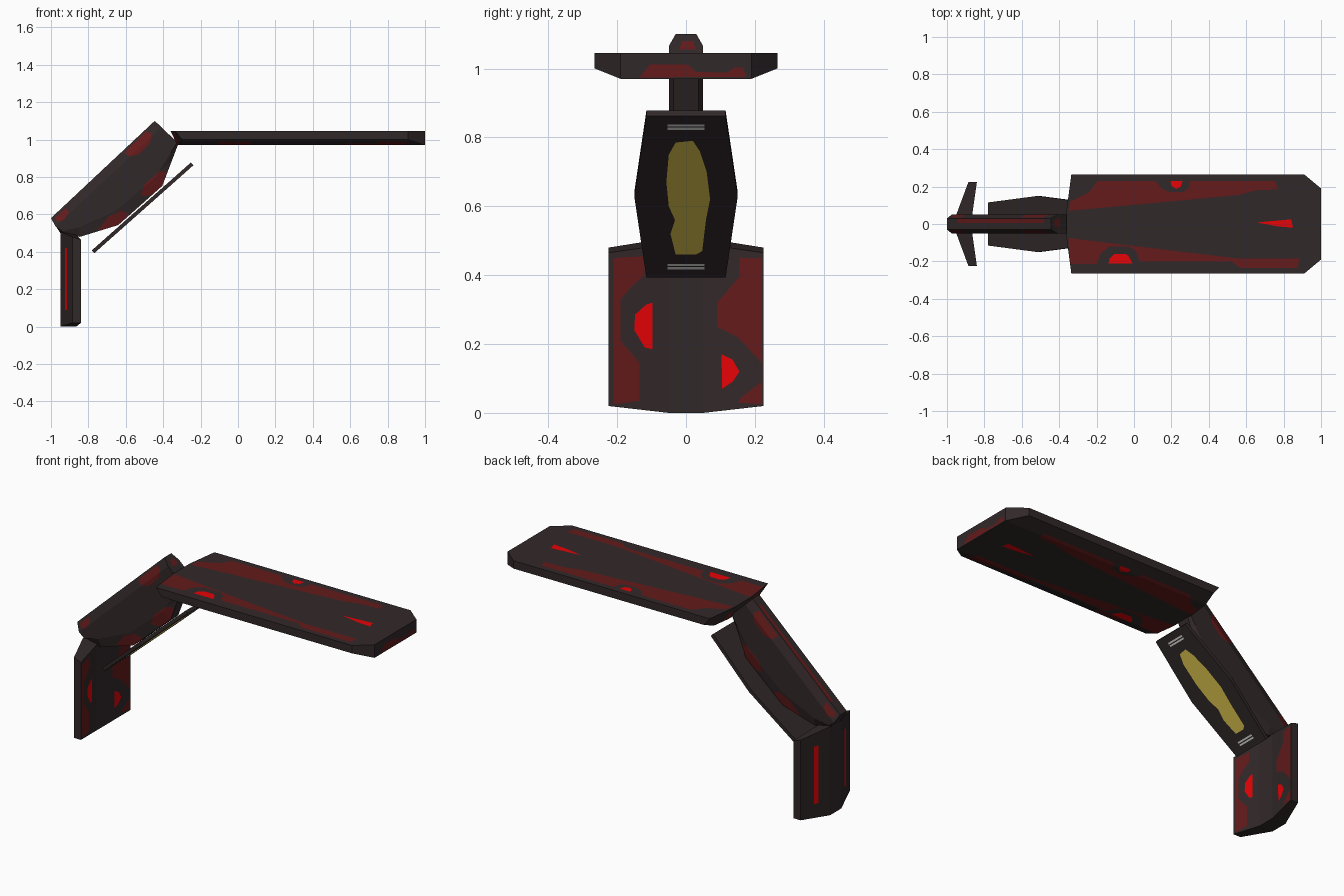
import bpy, bmesh
from mathutils import Vector

if "Cube" in bpy.data.objects:
    bpy.data.objects.remove(bpy.data.objects["Cube"])


def material(name, rgb):
    m = bpy.data.materials.new(name)
    m.diffuse_color = (*rgb, 1)
    m.use_nodes = True
    m.node_tree.nodes["Principled BSDF"].inputs["Base Color"].default_value = m.diffuse_color
    return m


MATS = [material("charcoal", (0.031, 0.021, 0.022)),
        material("dark_red", (0.128, 0.0105, 0.011)),
        material("bright_red", (0.80, 0.001, 0.002)),
        material("mustard", (0.72, 0.56, 0.075)),
        material("pale_grey", (0.68, 0.68, 0.65))]
DARK, BRIGHT, YELLOW, GREY = 1, 2, 3, 4


def loft(rings):
    """Closed solid through rings of equal vertex count."""
    bm = bmesh.new()
    vs = [[bm.verts.new(p) for p in r] for r in rings]
    n = len(rings[0])
    for a, b in zip(vs, vs[1:]):
        for i in range(n):
            j = (i + 1) % n
            bm.faces.new((a[i], a[j], b[j], b[i]))
    bm.faces.new(vs[0])
    bm.faces.new(vs[-1])
    bmesh.ops.recalc_face_normals(bm, faces=bm.faces)
    return bm


def inside(p, poly):
    hit = False
    for (ax, ay), (bx, by) in zip(poly, poly[1:] + poly[:1]):
        if (ay > p[1]) != (by > p[1]) and p[0] < ax + (p[1] - ay) * (bx - ax) / (by - ay):
            hit = not hit
    return hit


def paint(bm, poly, axis, sign, mat, limit=0.3):
    """Cut a projected outline into the faces turned to one axis and colour it."""
    u, v = [i for i in range(3) if i != axis]

    def facing():
        bm.normal_update()
        return [f for f in bm.faces if f.normal[axis] * sign > limit]

    for a, b in zip(poly, poly[1:] + poly[:1]):
        lo = (min(a[0], b[0]), min(a[1], b[1]))
        hi = (max(a[0], b[0]), max(a[1], b[1]))
        faces = []
        for f in facing():
            us = [w.co[u] for w in f.verts]
            vv = [w.co[v] for w in f.verts]
            if min(us) <= hi[0] and max(us) >= lo[0] and min(vv) <= hi[1] and max(vv) >= lo[1]:
                faces.append(f)
        if not faces:
            continue
        edges = list({e for f in faces for e in f.edges})
        verts = list({w for f in faces for w in f.verts})
        co, no = Vector((0, 0, 0)), Vector((0, 0, 0))
        co[u], co[v] = a
        no[u], no[v] = b[1] - a[1], a[0] - b[0]
        bmesh.ops.bisect_plane(bm, geom=verts + edges + faces, dist=1e-5,
                               plane_co=co, plane_no=no.normalized())
    for f in facing():
        c = f.calc_center_median()
        if inside((c[u], c[v]), poly):
            f.material_index = mat


def finish(bm, name):
    me = bpy.data.meshes.new(name)
    bm.to_mesh(me)
    bm.free()
    for m in MATS:
        me.materials.append(m)
    bpy.context.collection.objects.link(bpy.data.objects.new(name, me))


def rect(x0, x1, y0, y1):
    return [(x0, y0), (x1, y0), (x1, y1), (x0, y1)]


# Long horizontal panel, lofted across its width
rings = []
for y in (-0.265, -0.19, -0.08, 0.08, 0.19, 0.265):
    edge = abs(y) > 0.2
    left = {0.265: -0.335, 0.19: -0.345, 0.08: -0.36}[abs(y)]
    right, low = (0.91, 1.0) if edge else (1.0, 0.97)
    rings.append([(left, y, 1.045), (right, y, 1.045), (right, y, low), (left + 0.035, y, low)])
bm = loft(rings)
panel_marks = [
    ([(-.35, .07), (-.34, .12), (-.24, .17), (-.195, .23), (.115, .23), (.15, .19), (.19, .17),
      (.26, .17), (.29, .19), (.30, .23), (.757, .23), (.77, .185), (.65, .18), (.56, .155)], DARK),
    ([(-.35, -.075), (-.345, -.215), (-.2, -.215), (-.18, -.16), (-.13, -.12), (-.03, -.12),
      (.01, -.145), (.03, -.2), (.52, -.2), (.57, -.235), (.875, -.235), (.885, -.185),
      (.56, -.185)], DARK),
    ([(.195, .23), (.26, .23), (.25, .2), (.225, .187), (.2, .205)], BRIGHT),
    ([(-.136, -.21), (-.008, -.21), (-.03, -.17), (-.045, -.16), (-.105, -.16), (-.13, -.185)], BRIGHT),
    ([(.655, .008), (.84, .025), (.85, -.02), (.77, -.013)], BRIGHT)]
for side, k in ((1, 1), (-1, .9)):
    for poly, mat in panel_marks:
        paint(bm, [(x, y * k) for x, y in poly], 2, side, mat)
for x0, x1 in ((-.1, .07), (.75, .9)):
    paint(bm, rect(x0, x1, -.24, -.195), 2, -1, DARK)
paint(bm, [(-.135, .974), (-.105, 1.012), (.004, 1.012), (.03, .99), (.12, .988), (.14, 1.003),
           (.165, 1.003), (.175, .976)], 0, 1, DARK)
finish(bm, "long_panel")

# Slanted arm with bevelled edges
rim = [(-1, .58), (-.445, 1.10), (-.32, .975), (-.405, .752), (-.64, .543), (-.845, .48), (-.95, .5)]
flank = [(-.975, .535), (-.41, 1.065), (-.325, .985), (-.44, .80), (-.65, .62), (-.85, .53), (-.94, .51)]


def arm_ring(pts, s, w):
    return [(x, s * (w if w else (.03 if i < 2 else .036)), z) for i, (x, z) in enumerate(pts)]


bm = loft([arm_ring(flank, -1, .05), arm_ring(rim, -1, 0), arm_ring(rim, 1, 0), arm_ring(flank, 1, .05)])
for side in (1, -1):
    for poly in ([(-.61, .93), (-.49, 1.045), (-.46, 1.03), (-.47, .98), (-.53, .92), (-.58, .91)],
                 [(-.98, .58), (-.92, .635), (-.905, .61), (-.93, .57), (-.965, .56)],
                 [(-.75, .515), (-.69, .59), (-.62, .62), (-.585, .60), (-.59, .53)],
                 [(-.52, .70), (-.50, .76), (-.42, .83), (-.38, .83), (-.395, .76), (-.46, .70)]):
        paint(bm, poly, 1, side, DARK, 0.1)
paint(bm, rect(-.94, -.48, .006, .027), 2, 1, DARK)
paint(bm, [(-.02, 1.055), (.03, 1.055), (.02, 1.08), (-.01, 1.08)], 0, 1, DARK)
finish(bm, "slanted_arm")

# Thin hexagonal plate under the arm
rings = []
for t, w in ((0, .115), (.5, .15), (1, .115)):
    x, z = -.775 + .53 * t, .40 + .47 * t
    rings.append([(x + s * .0066, y * w, z - s * .0075) for s, y in ((1, -1), (1, 1), (-1, 1), (-1, -1))])
bm = loft(rings)
paint(bm, [(-.03, .785), (.02, .79), (.04, .76), (.06, .70), (.07, .62), (.058, .56), (.047, .47),
           (.03, .46), (-.03, .46), (-.045, .52), (-.032, .56), (-.05, .60), (-.057, .67),
           (-.05, .75)], 0, 1, YELLOW, 0.65)
for z in (.822, .832, .417, .427):
    paint(bm, rect(-.053, .053, z, z + .006), 0, 1, GREY, 0.65)
finish(bm, "thin_plate")

# Upright chevron shield at the end
wing = [(-.885, .02), (-.885, .48), (-.84, .465), (-.84, .02)]
core = [(-.95, 0), (-.95, .508), (-.865, .49), (-.865, 0)]
bm = loft([[(x, y, z) for x, z in (wing if abs(y) > .1 else core)] for y in (-.225, -.05, .05, .225)])
for poly, mat in (
        ([(-.21, .45), (-.12, .455), (-.12, .4), (-.155, .37), (-.19, .33), (-.19, .21),
          (-.135, .145), (-.135, .035), (-.21, .025)], DARK),
        ([(.155, .45), (.22, .45), (.22, .145), (.15, .22), (.09, .25), (.09, .32), (.155, .395)], DARK),
        ([(.22, .09), (.22, .025), (.15, .03), (.16, .045)], DARK),
        ([(-.097, .32), (-.097, .185), (-.12, .19), (-.15, .24), (-.148, .285), (-.115, .315)], BRIGHT),
        ([(.103, .17), (.135, .155), (.155, .12), (.135, .09), (.105, .07)], BRIGHT)):
    paint(bm, poly, 0, 1, mat)
for y in (-.145, .12):
    paint(bm, rect(y, y + .025, .09, .42), 0, -1, BRIGHT)
finish(bm, "chevron_shield")
